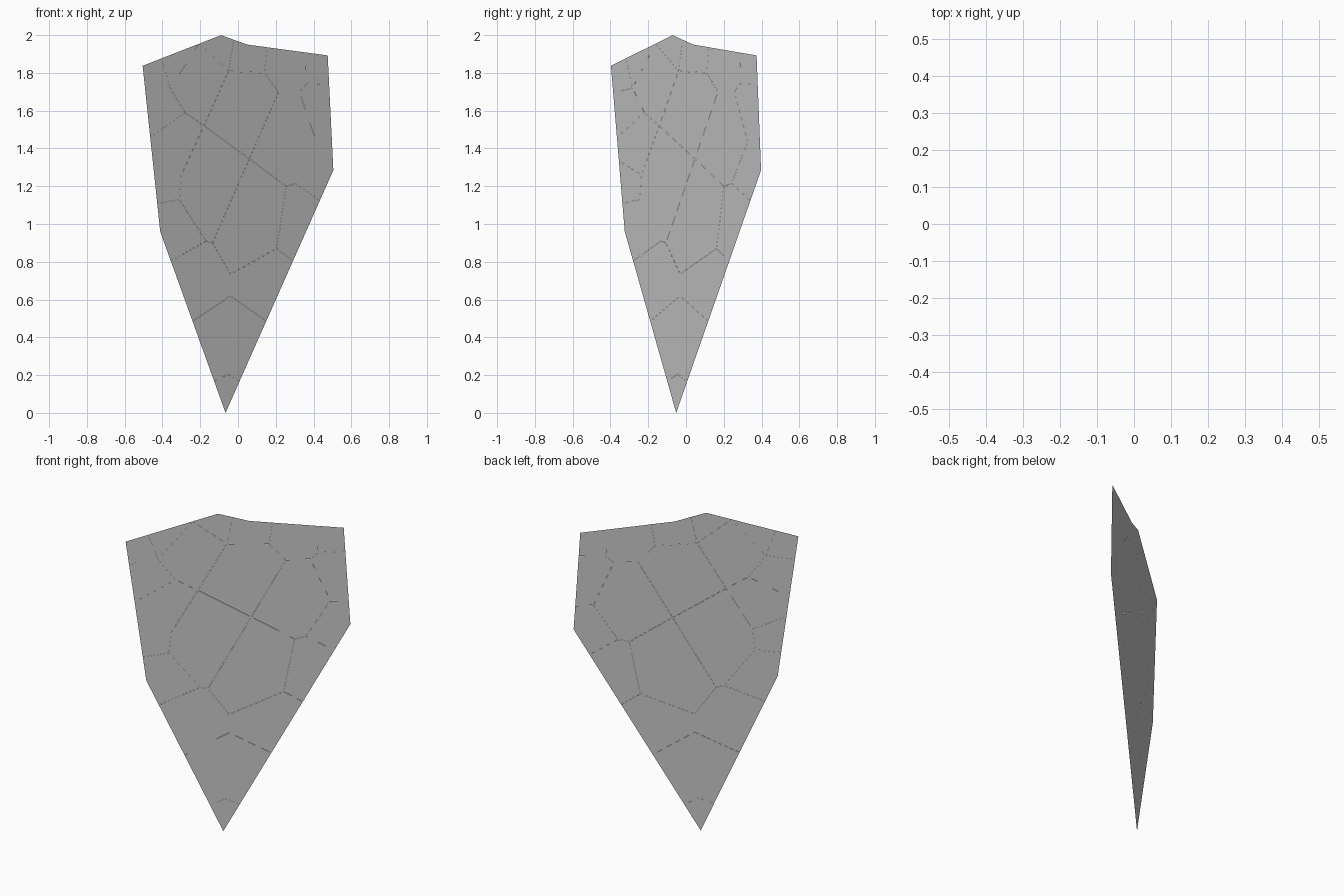
import bpy, bmesh
from mathutils import Vector
from mathutils.geometry import delaunay_2d_cdt

SLOPE = 0.787   # the upright pane is turned in plan: y = SLOPE * x
SHRINK = 0.998  # hairline gap between the shards

# Pane outline, as (x, z) seen from the front
outline = [(-0.066, 0.0), (0.505, 1.285), (0.475, 1.893), (0.05, 1.95),
           (-0.09, 2.0), (-0.505, 1.838), (-0.412, 0.96)]

# Crack paths; ends run slightly past the rim so they cut right through
cracks = [
    [(-0.14, 0.16), (-0.055, 0.205), (0.02, 0.158)],                 # tip
    [(-0.26, 0.472), (-0.04, 0.62), (0.165, 0.475)],                 # lower
    [(-0.04, 0.62), (-0.04, 0.735)],
    [(-0.375, 0.793), (-0.17, 0.91), (-0.135, 0.90), (-0.04, 0.735),
     (0.205, 0.87), (0.31, 0.79)],
    [(-0.135, 0.90), (0.06, 1.345), (0.215, 1.70)],                  # long diagonals
    [(-0.30, 1.26), (-0.18, 1.52), (-0.05, 1.81)],
    [(-0.485, 1.443), (-0.28, 1.59), (-0.18, 1.52), (0.06, 1.345),
     (0.255, 1.20), (0.305, 1.215), (0.445, 1.115)],
    [(0.205, 0.87), (0.255, 1.20)],
    [(-0.17, 0.91), (-0.31, 1.13), (-0.30, 1.26), (-0.47, 1.345)],   # left rim
    [(-0.31, 1.13), (-0.45, 1.105)],
    [(-0.28, 1.59), (-0.36, 1.72), (-0.51, 1.69)],
    [(-0.36, 1.72), (-0.41, 1.90)],
    [(-0.36, 1.72), (-0.205, 1.955), (-0.195, 1.98)],                # top rim
    [(-0.205, 1.955), (-0.05, 1.81)],
    [(-0.05, 1.81), (-0.02, 1.99)],
    [(-0.05, 1.81), (0.14, 1.80), (0.215, 1.70), (0.325, 1.70),
     (0.36, 1.74), (0.50, 1.746)],
    [(0.14, 1.80), (0.157, 1.96)],
    [(0.36, 1.74), (0.363, 1.93)],
    [(0.325, 1.70), (0.415, 1.435), (0.52, 1.433)],                  # right rim
    [(0.415, 1.435), (0.305, 1.215)],
]

# Cut the outline along the cracks
points = [Vector(p) for p in outline]
edges = []
for path in cracks:
    start = len(points)
    points += [Vector(p) for p in path]
    edges += [(start + i, start + i + 1) for i in range(len(path) - 1)]
verts, _, faces, _, _, source = delaunay_2d_cdt(
    points, edges, [list(range(len(outline)))], 4, 1e-4)

# One flat, separate face per shard
bm = bmesh.new()
for face, src in zip(faces, source):
    if not src:
        continue
    loop = [verts[i] for i in face]
    mid = sum(loop, Vector((0, 0))) / len(loop)
    loop = [mid + (p - mid) * SHRINK for p in loop]
    bm.faces.new([bm.verts.new((p.x, SLOPE * p.x, p.y)) for p in loop])

# Stand exactly on the floor
low = min(v.co.z for v in bm.verts)
bmesh.ops.translate(bm, vec=(0, 0, -low), verts=bm.verts)

mesh = bpy.data.meshes.new("cracked_pane")
bm.to_mesh(mesh)
bm.free()
bpy.context.collection.objects.link(bpy.data.objects.new("cracked_pane", mesh))
